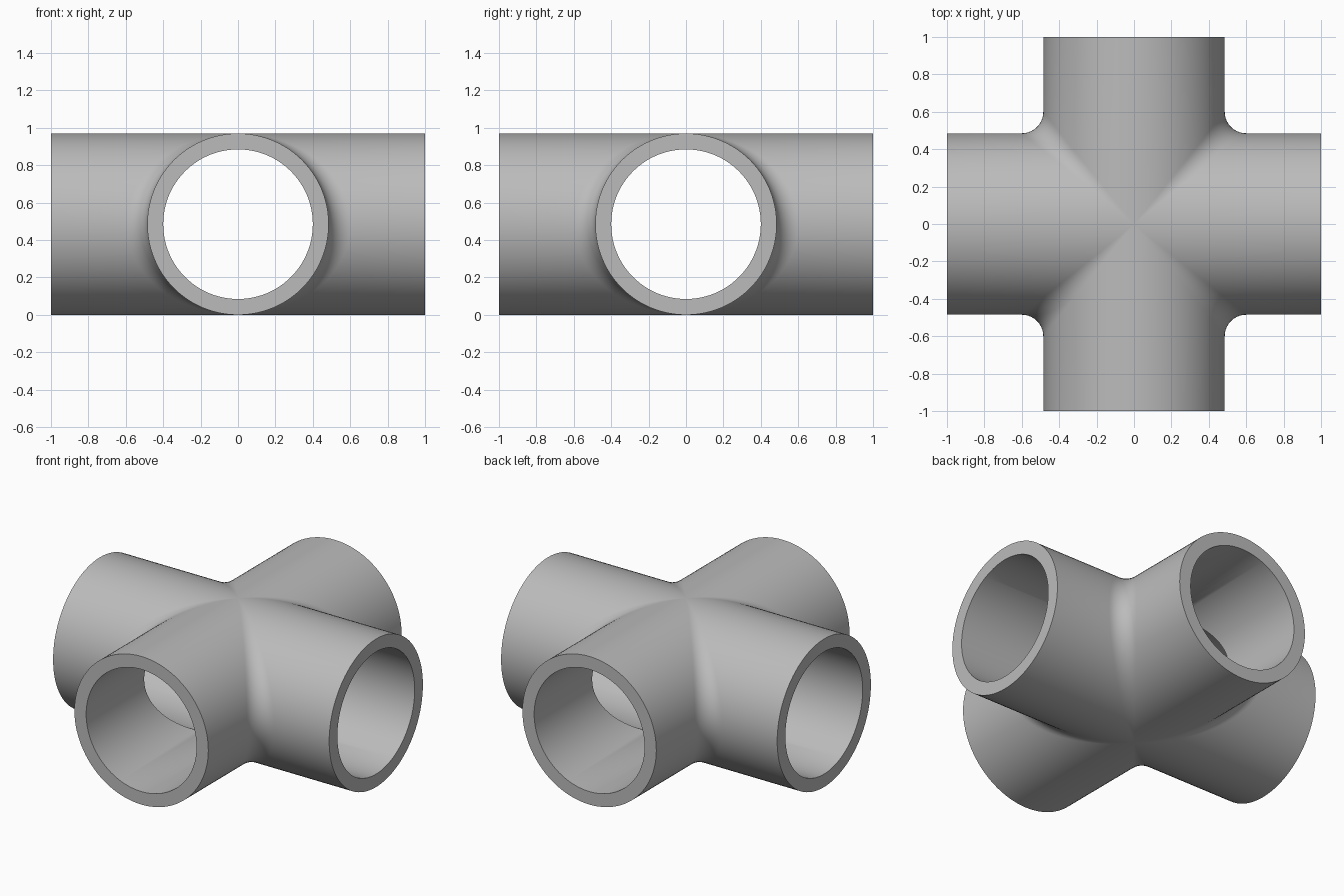
import bpy
import bmesh
from math import cos, sin, pi, radians
from mathutils import Matrix, Vector

if "Cube" in bpy.data.objects:
    bpy.data.objects.remove(bpy.data.objects["Cube"])

OUTER, BORE, FILLET, REACH = 0.485, 0.40, 0.115, 1.0
ROWS, ARC = 48, 10


def section(t):
    """Closed wall outline at pipe angle t, running from the +x arm to the +y arm."""
    c, s = cos(t), sin(t)
    ball = Vector((c, c, s)) * (OUTER + FILLET)
    to_x, to_y = Vector((0, -c, -s)), Vector((-c, 0, -s))
    angle = to_x.angle(to_y)
    pts = [(REACH, BORE * c, BORE * s), (REACH, OUTER * c, OUTER * s)]
    # Rolling-ball fillet between the two arms
    for i in range(ARC + 1):
        f = i / ARC
        if angle < 0.001:
            d = to_x
        else:
            d = (to_x * sin((1 - f) * angle) + to_y * sin(f * angle)) / sin(angle)
        pts.append(ball + d * FILLET)
    pts += [(OUTER * c, REACH, OUTER * s), (BORE * c, REACH, BORE * s),
            (BORE * c, BORE * c, BORE * s)]
    return pts


# One quarter of the fitting, repeated around the vertical axis
bm = bmesh.new()
for k in range(4):
    turn = Matrix.Translation((0, 0, OUTER)) @ Matrix.Rotation(k * pi / 2, 4, "Z")
    rows = [[bm.verts.new(turn @ Vector(p)) for p in section(-pi / 2 + pi * j / ROWS)]
            for j in range(ROWS + 1)]
    n = len(rows[0])
    for low, high in zip(rows, rows[1:]):
        for i in range(n):
            m = (i + 1) % n
            bm.faces.new((low[i], low[m], high[m], high[i]))
bmesh.ops.remove_doubles(bm, verts=bm.verts, dist=0.00005)
bmesh.ops.recalc_face_normals(bm, faces=bm.faces)
mesh = bpy.data.meshes.new("cross_pipe_fitting")
bm.to_mesh(mesh)
bm.free()

fitting = bpy.data.objects.new("cross_pipe_fitting", mesh)
bpy.context.collection.objects.link(fitting)

# Plain grey material
grey = bpy.data.materials.new("plain_grey")
grey.use_nodes = True
colour = (0.5, 0.5, 0.5, 1)
grey.diffuse_color = colour
grey.node_tree.nodes["Principled BSDF"].inputs["Base Color"].default_value = colour
mesh.materials.append(grey)

bpy.ops.object.select_all(action="DESELECT")
fitting.select_set(True)
bpy.context.view_layer.objects.active = fitting
bpy.ops.object.shade_smooth_by_angle(angle=radians(30))
